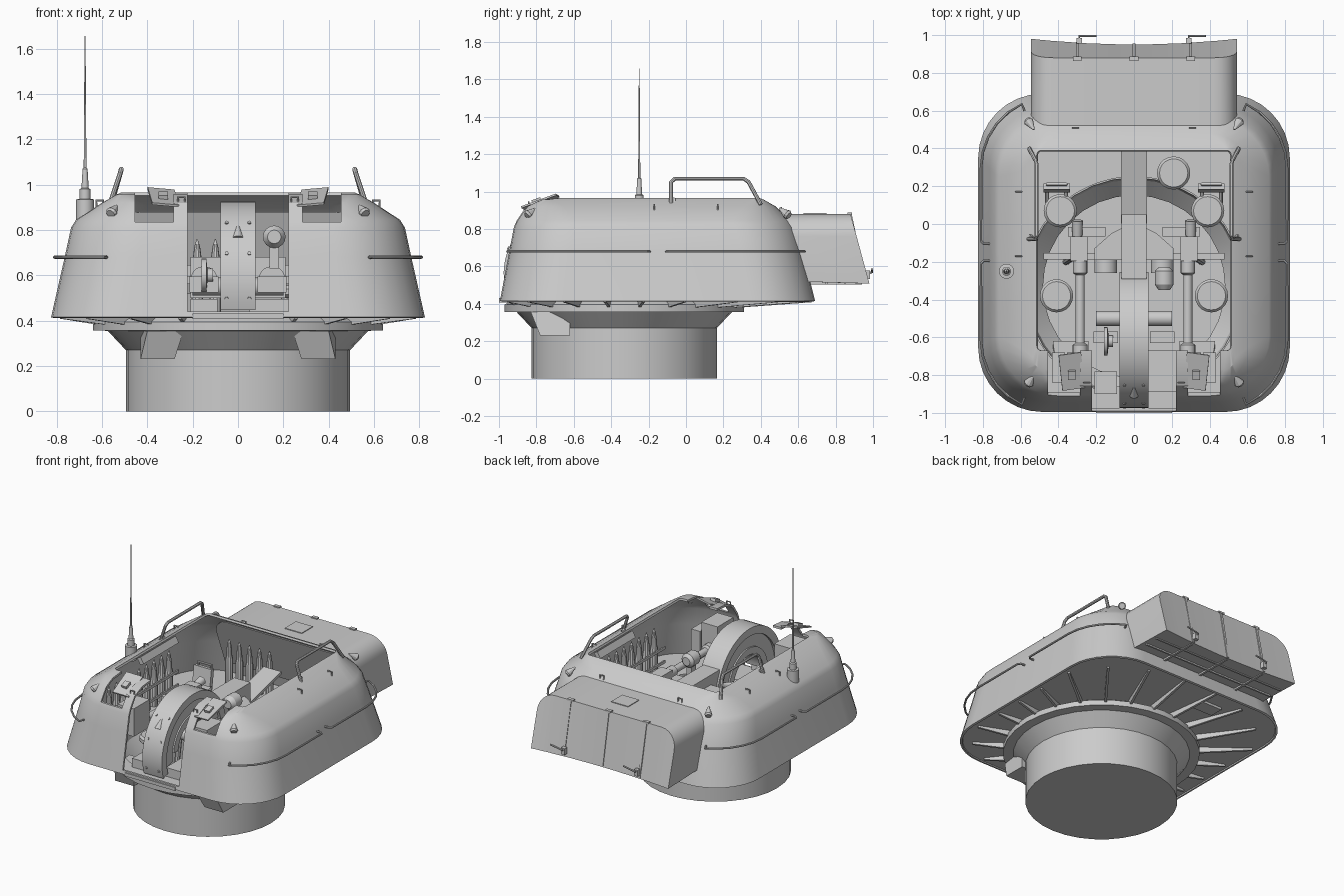
import bpy, bmesh
from math import sin, cos, pi, radians, atan2, sqrt
from mathutils import Vector, Matrix, Euler

if "Cube" in bpy.data.objects:
    bpy.data.objects.remove(bpy.data.objects["Cube"])


def finish(name, bm, recalc=True):
    if recalc:
        bmesh.ops.recalc_face_normals(bm, faces=bm.faces[:])
    me = bpy.data.meshes.new(name)
    bm.to_mesh(me)
    bm.free()
    ob = bpy.data.objects.new(name, me)
    bpy.context.collection.objects.link(ob)
    return ob


def loft(name, loops, cap=(True, True), recalc=True):
    """Skin a list of equal-length closed loops."""
    bm = bmesh.new()
    rows = [[bm.verts.new(p) for p in lp] for lp in loops]
    n = len(rows[0])
    for a, b in zip(rows, rows[1:]):
        for i in range(n):
            j = (i + 1) % n
            bm.faces.new((a[i], a[j], b[j], b[i]))
    if cap[0]:
        bm.faces.new(rows[0][::-1])
    if cap[1]:
        bm.faces.new(rows[-1])
    return finish(name, bm, recalc)


def box(name, loc, size, rot=(0, 0, 0)):
    bm = bmesh.new()
    m = Matrix.LocRotScale(Vector(loc), Euler([radians(r) for r in rot]), Vector(size))
    bmesh.ops.create_cube(bm, size=1, matrix=m)
    return finish(name, bm)


def turned(name, base, profile, axis=(0, 0, 1), n=16):
    """Revolve (radius, height) pairs about an axis through base."""
    q = Vector(axis).to_track_quat('Z', 'Y')
    return loft(name, [[Vector(base) + q @ Vector((r * cos(2 * pi * i / n), r * sin(2 * pi * i / n), h))
                        for i in range(n)] for r, h in profile])


def tube(name, pts, r, res=2):
    cu = bpy.data.curves.new(name, 'CURVE')
    cu.dimensions, cu.bevel_depth, cu.bevel_resolution, cu.use_fill_caps = '3D', r, res, True
    sp = cu.splines.new('POLY')
    sp.points.add(len(pts) - 1)
    for p, c in zip(sp.points, pts):
        p.co = (*c, 1)
    ob = bpy.data.objects.new(name, cu)
    bpy.context.collection.objects.link(ob)
    return ob


def rrect(hx, y0, y1, r, z, n=9):
    """Rounded rectangle, counter-clockwise from above."""
    out = []
    for k, (cx, cy) in enumerate([(hx - r, y1 - r), (r - hx, y1 - r), (r - hx, y0 + r), (hx - r, y0 + r)]):
        out += [Vector((cx + r * cos(a), cy + r * sin(a), z)) for a in
                [(k + i / (n - 1)) * pi / 2 for i in range(n)]]
    return out


PY, PZ = -.61, .56  # gun pivot
CY = -.33           # centre of the turret ring


def arc_bar(name, hx, r0, r1, a0, a1, n=28):
    """Rectangular bar bent in the y-z plane about the gun pivot."""
    loops = []
    for i in range(n + 1):
        a = radians(a0 + (a1 - a0) * i / n)
        loops.append([(x, PY - r * cos(a), PZ + r * sin(a)) for x, r in
                      ((-hx, r0), (hx, r0), (hx, r1), (-hx, r1))])
    return loft(name, loops)


def ammo(name, x, y):
    turned(name, (x, y, .43), [(.026, 0), (.026, .19), (.02, .21), (.019, .25), (.012, .3), (.002, .33)], n=10)


# Turret shell with gun slot and sight notches
shell = loft('turret_shell', [rrect(*s) for s in (
    (.825, -.995, .69, .34, .415), (.765, -.945, .625, .33, .68), (.737, -.92, .585, .32, .81),
    (.715, -.905, .56, .31, .845), (.6, -.855, .48, .2, .92), (.535, -.77, .415, .06, .957),
    (.515, -.67, .39, .025, .966))], cap=(False, False), recalc=False)
mod = shell.modifiers.new('wall', 'SOLIDIFY')
mod.thickness, mod.offset = .015, -1
cutters = [box('slot_cutter', (0, -.85, .75), (.445, .5, .62))]
cutters += [box('notch_cutter', (s * .37, -.83, .93), (.17, .42, .19)) for s in (-1, 1)]
bpy.context.view_layer.objects.active = shell
for c in cutters:
    b = shell.modifiers.new('cut', 'BOOLEAN')
    b.operation, b.object, b.solver = 'DIFFERENCE', c, 'EXACT'
for m in [m.name for m in shell.modifiers]:
    bpy.ops.object.modifier_apply(modifier=m)
for c in cutters:
    bpy.data.objects.remove(c)

# Floor plate between shell and ring, straight edges subdivided so the hole stays round
corners, outer = rrect(.815, -.985, .68, .33, .42), []
for p, q in zip(corners, corners[1:] + corners[:1]):
    k = max(1, round((q - p).length / .08))
    outer += [p.lerp(q, i / k) for i in range(k)]
inner = []
for p in outer:
    a = atan2(p.y - CY, p.x)
    inner.append(Vector((.58 * cos(a), CY + .58 * sin(a), .42)))
dz = Vector((0, 0, .012))
loft('floor_plate', [outer, inner, [p + dz for p in inner], [p + dz for p in outer], outer], cap=(False, False))

# Hollow basket with flared ring
turned('basket', (0, CY, 0), [(.495, 0), (.495, .27), (.575, .355), (.64, .357), (.64, .395), (.6, .42),
                              (.575, .42), (.565, .36), (.482, .27), (.482, .03)], n=32)

# Radial ribs under the floor
for k in range(24):
    a = 2 * pi * (k + .5) / 24
    d, t = Vector((cos(a), sin(a), 0)), Vector((-sin(a), cos(a), 0)) * .008
    reach = min(.78 / max(abs(d.x), 1e-3), (1.0 if d.y > 0 else .62) / max(abs(d.y), 1e-3))
    if abs(d.x) > .35 and abs(d.y) > .35:
        reach = min(reach, 1.03 if d.y > 0 else .84)
    if reach < .66:
        continue
    p, q = Vector((0, CY, 0)) + d * .6, Vector((0, CY, 0)) + d * reach
    loft('floor_rib', [[v - t + Vector((0, 0, .422)), v + t + Vector((0, 0, .422)),
                        v + t + Vector((0, 0, z)), v - t + Vector((0, 0, z))] for v, z in ((p, .378), (q, .408))])
box('floor_hatch', (-.2, .5, .413), (.16, .1, .02))
box('front_sill', (0, -.93, .42), (.4, .14, .024))


# Rear stowage box: columns across x, rounded top corners, sloped and bowed back
def back_y(x, z):
    t = (.88 - z) / .37
    return .88 + .1 * t - .03 * t * (1 - (x / .545) ** 2)


xs = [-.545 + .12 * (1 - cos(radians(a))) for a in range(0, 91, 15)] + [-.25, -.08, .08, .25]
xs += [-x for x in xs[6::-1]]
cols = []
for x in xs:
    u = max(0, abs(x) - .425)
    z = .76 + sqrt(max(0, .12 ** 2 - u * u))
    cols.append([(x, .49 + (.88 - z) * .38, z), (x, back_y(x, z), z), (x, back_y(x, .508), .508), (x, .63, .518)])
loft('stowage_box', cols)
box('stowage_lid_plate', (0, .69, .881), (.135, .125, .008))
for x in (-.3, 0, .3):
    loft('stowage_strap', [[(x + u, back_y(x, z) + v, z) for u, v in
                            ((-.008, -.01), (.008, -.01), (.008, .006), (-.008, .006))] for z in (.515, .7, .885)])
    box('stowage_hinge', (x, .875, .882), (.045, .025, .012))
    box('stowage_bottom_rib', (x, .8, .51), (.016, .28, .012))
for y in (.75, .85):
    box('stowage_bottom_bar', (0, y, .51), (1.05, .012, .012))
for x in (-.29, .29):
    box('stowage_latch', (x, .97, .555), (.03, .03, .045))
    tube('latch_handle', [(x, .97, .56), (x, .995, .57), (x + .09, .995, .585)], .006)

for s in (-1, 1):
    # Side rails following the shell corners
    arc = [(.435 + .375 * cos(radians(a)), .375 * sin(radians(a))) for a in range(0, 66, 13)]
    front = [(.58, -.92)] + [(x, -.615 - y) for x, y in arc[::-1]] + [(.81, -.21), (.795, -.195), (.755, -.195)]
    rear = [(.755, -.105), (.795, -.105), (.81, -.09)] + [(x, .295 + y) for x, y in arc] + [(.58, .6)]
    for nm, path in (('front_side_rail', front), ('rear_side_rail', rear)):
        tube(nm, [(s * x, y, .68) for x, y in path], .007)
    # Roof grab handle
    tube('roof_handle', [(s * x, y, z) for x, y, z in (
        (.56, -.08, .93), (.52, -.08, 1.05), (.515, -.06, 1.068), (.515, .31, 1.068),
        (.52, .335, 1.05), (.555, .4, .93))], .011)
    # Sight housing, flap and telescope behind each notch
    box('sight_housing', (s * .29, -.77, .73), (.13, .18, .2))
    box('sight_side_box', (s * .4, -.76, .66), (.07, .16, .2))
    box('sight_flap', (s * .33, -.78, .945), (.12, .2, .01), (20, s * -5, s * -8))
    box('flap_hinge', (s * .33, -.8, .952), (.04, .05, .02), (20, 0, 0))
    turned('telescope', (s * .285, -.69, .66), [(.04, 0), (.04, .05), (.024, .06), (.024, .42), (.038, .43),
                                              (.038, .5)], (0, 1, 0))
    box('telescope_mount', (s * .29, -.13, .64), (.09, .13, .12))
    box('telescope_arm', (s * .3, -.17, .58), (.36, .035, .035))
    box('sight_bracket', (s * .25, -.04, .62), (.2, .05, .05))
    turned('eyepiece', (s * .3, -.08, .66), [(.025, 0), (.03, .1)], (0, 1, .2), 12)
    tube('mount_leg', [(s * .29, -.15, .6), (s * .33, -.18, .4), (s * .36, -.2, .03)], .018)
    # Crew seats
    for x, y, z, py, pz in ((.39, .07, .48, .06, .37), (.41, -.38, .36, -.38, .03)):
        turned('seat_cushion', (s * x, y, z), [(.07, 0), (.088, .015), (.088, .04), (.075, .055)], n=20)
        turned('seat_post', (s * x, py, pz), [(.02, 0), (.02, z - pz + .01)], n=10)
    box('seat_backrest', (s * .41, .19, .62), (.14, .03, .12), (-8, 0, 0))
    tube('backrest_frame', [(s * .36, .1, .51), (s * .36, .21, .53), (s * .36, .21, .7),
                            (s * .46, .21, .7), (s * .46, .21, .53), (s * .46, .1, .51)], .01)
    # Ready ammunition along the side walls
    for i in range(9):
        ammo('ammo_round', s * .64, -.55 + i * .085)
    for z in (.5, .6):
        box('ammo_rack_bar', (s * .608, -.22, z), (.01, .82, .02))
    # Shell fittings: lamp guards lying on the slope, hooks, studs
    for y, d in ((-.8, -1), (.5, 1)):
        turned('lamp_guard', (s * .53, y, .91), [(.005, 0), (.026, .06), (.02, .072)],
               (s * .45, d * .7, -.55), 10)
    for x, y, z in ((.61, -.17, .915), (.61, .17, .915), (.31, .51, .9), (.25, -.84, .93)):
        tube('lifting_hook', [(s * (x - .015), y, z - .02), (s * (x - .015), y, z + .015),
                              (s * (x + .015), y, z + .015), (s * (x + .015), y, z - .02)], .005, 1)
    turned('side_stud', (s * .53, -.07, .945), [(.01, 0), (.015, .025)], (s, 0, .5), 10)
    # Gusset wedges below the ring
    loft('ring_gusset', [[(s * x, -.62, z) for x, z in ((.24, .355), (.43, .355), (.43, .23), (.28, .23))],
                         [(s * x, y, z) for x, y, z in ((.24, -.83, .355), (.4, -.83, .355),
                                                        (.43, -.78, .23), (.28, -.78, .23))]])
    # Gun cradle parts
    turned('gear_drum', (s * .15, -.26, .58), [(.06, 0), (.06, .1)], (0, 1, 0), 20)
    loft('gun_cradle_side', [[(s * x, y, z) for x, y in ((.06, -.02), (.12, -.05), (.21, -.13), (.21, -.19),
                                                         (.06, -.19))] for z in (.5, .68)])
    box('gun_bracket', (s * .15, -.6, .56), (.13, .06, .07))
    # Tray clipped to the inner side wall
    box('wall_tray', (s * .6, -.05, .84), (.03, .4, .05), (0, s * 30, 0))

# Rear wall ammunition and loader seat
for i in range(5):
    ammo('rear_ammo_round', -.42 + i * .08, .5)
turned('loader_seat', (.21, .27, .5), [(.07, 0), (.088, .015), (.088, .04), (.075, .055)], n=20)
turned('loader_seat_post', (.21, .27, .42), [(.02, 0), (.02, .09)], n=10)

# Curved gun shield, inner guide arcs, rivets
arc_bar('gun_shield', .078, .31, .365, -18, 168)
arc_bar('shield_inner_arc', .06, .22, .315, -12, 165)
arc_bar('shield_guide', .07, .17, .22, 5, 165)
for a in (-10, 22, 48):
    for x in (-.05, .05):
        c = radians(a)
        turned('shield_rivet', (x, PY - .36 * cos(c), PZ + .36 * sin(c)), [(.009, 0), (.008, .011)],
               (0, -cos(c), sin(c)), 8)
turned('shield_lamp_guard', (0, -.865, .82), [(.005, 0), (.026, .07)], (0, -.5, -.8), 10)
box('gun_breech', (0, -.12, .66), (.13, .34, .18))
box('gun_rear_guard', (0, .2, .64), (.14, .4, .02), (14, 0, 0))
turned('trunnion', (-.2, -.5, .55), [(.04, 0), (.04, .4)], (1, 0, 0))
turned('elevation_handwheel', (-.16, -.62, .6), [(.075, 0), (.075, .02), (.03, .025), (.03, .05)], (1, 0, 0), 20)
turned('traverse_motor', (.16, -.35, .77), [(.03, 0), (.05, .03), (.05, .1), (.03, .12)], (0, 1, 0))
box('motor_stand', (.16, -.29, .7), (.04, .05, .14))
box('radio_box', (.15, -.78, .46), (.2, .22, .07))
box('gear_box', (-.15, -.84, .46), (.12, .12, .07))

# Antenna
turned('antenna', (-.675, -.25, .835), [(.04, 0), (.04, .1), (.024, .102), (.024, .145), (.016, .15), (.011, .235),
                                        (.006, .24), (.0045, .5), (.002, .822)], n=14)

# Convert tubes and apply angle-limited smooth shading
bpy.ops.object.select_all(action='SELECT')
bpy.context.view_layer.objects.active = shell
bpy.ops.object.convert(target='MESH')
bpy.ops.object.shade_smooth_by_angle(angle=radians(30))
